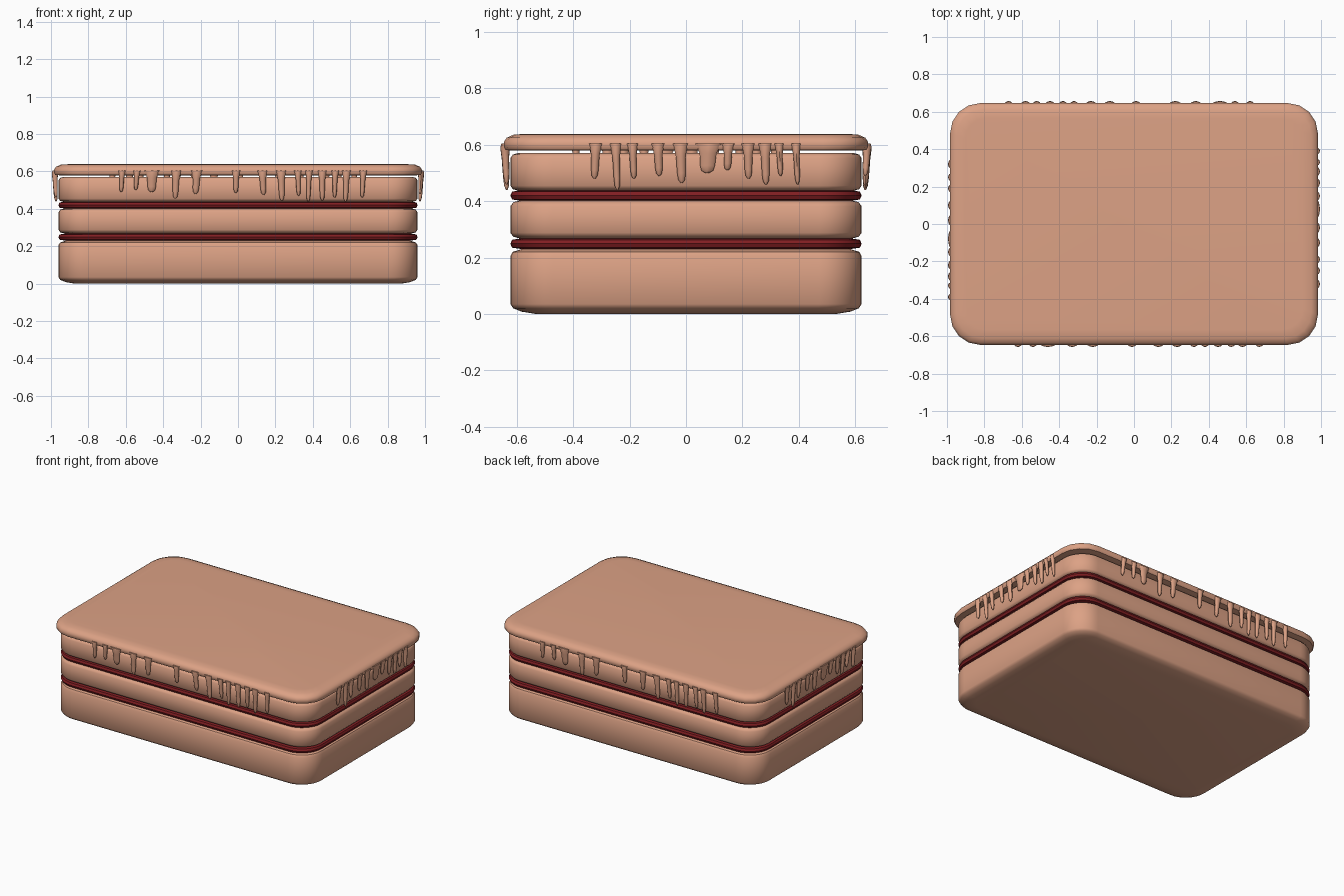
import bpy, bmesh, math, random
from mathutils import Matrix

random.seed(4)
cube = bpy.data.objects.get("Cube")
if cube:
    bpy.data.objects.remove(cube, do_unlink=True)


def material(name, rgb):
    mat = bpy.data.materials.new(name)
    mat.use_nodes = True
    color = (*rgb, 1.0)
    mat.diffuse_color = color
    mat.node_tree.nodes["Principled BSDF"].inputs["Base Color"].default_value = color
    return mat


sponge = material("peach sponge", (0.72, 0.36, 0.235))
jam = material("dark red jam", (0.22, 0.013, 0.016))


def finish(name, bm, mat, angle=40):
    bmesh.ops.recalc_face_normals(bm, faces=bm.faces)
    mesh = bpy.data.meshes.new(name)
    bm.to_mesh(mesh)
    bm.free()
    mesh.materials.append(mat)
    obj = bpy.data.objects.new(name, mesh)
    bpy.context.collection.objects.link(obj)
    bpy.ops.object.select_all(action="DESELECT")
    obj.select_set(True)
    bpy.context.view_layer.objects.active = obj
    bpy.ops.object.shade_smooth_by_angle(angle=math.radians(angle))
    return obj


def loft(bm, rings):
    """Join equal-length rings of points with quads and close both ends."""
    loops = [[bm.verts.new(p) for p in ring] for ring in rings]
    for low, high in zip(loops, loops[1:]):
        for i in range(len(low)):
            j = (i + 1) % len(low)
            bm.faces.new((low[i], low[j], high[j], high[i]))
    bm.faces.new(loops[0][::-1])
    bm.faces.new(loops[-1])


def outline(hx, hy, radius, steps):
    """Rounded rectangle, anticlockwise."""
    points = []
    for k, (sx, sy) in enumerate(((1, 1), (-1, 1), (-1, -1), (1, -1))):
        for s in range(steps + 1):
            a = (k + s / steps) * math.pi / 2
            points.append((sx * (hx - radius) + radius * math.cos(a),
                           sy * (hy - radius) + radius * math.sin(a)))
    return points


def slab(name, mat, hx, hy, radius, steps, profile):
    """Rounded slab; the profile lists (inset, height) from bottom to top."""
    bm = bmesh.new()
    loft(bm, [[(x, y, z) for x, y in outline(hx - d, hy - d, radius - d * 0.6, steps)]
              for d, z in profile])
    return finish(name, bm, mat)


def soft_profile(low, high, soft):
    return [(soft * 1.6, low), (soft * 0.5, low + soft * 0.3), (0, low + soft),
            (0, high - soft), (soft * 0.5, high - soft * 0.3), (soft * 1.6, high)]


# Sponge layers
HX, HY, R = 0.96, 0.623, 0.15
slab("bottom_sponge", sponge, HX, HY, R, 8,
     [(0.09, 0.0), (0.04, 0.008), (0.01, 0.02), (0, 0.035),
      (0, 0.205), (0.008, 0.22), (0.04, 0.23)])
slab("middle_sponge", sponge, HX, HY, R, 8, soft_profile(0.268, 0.402, 0.02))
slab("top_sponge", sponge, HX, HY, R, 8, soft_profile(0.437, 0.571, 0.018))

# Jam fillings
for name, mid in (("lower_jam", 0.249), ("upper_jam", 0.42)):
    slab(name, jam, HX, HY, R, 8,
         [(0.04, mid - 0.019), (0.006, mid - 0.014), (0, mid),
          (0.006, mid + 0.014), (0.04, mid + 0.019)])

# Icing sheet on top
slab("icing_sheet", sponge, 0.983, 0.646, 0.16, 4,
     [(0.03, 0.579), (0.006, 0.582), (0, 0.592), (0, 0.61),
      (0.01, 0.625), (0.035, 0.636), (0.08, 0.639)])


def drip(bm, along, width, tip, face, turn):
    """Flattened icing run hanging from the sheet, with a swollen round end."""
    start = 0.605
    lean = random.uniform(-0.008, 0.008)
    rings = []
    for t, w, out in ((0, 1.5, 0.012), (0.12, 1.15, 0.016), (0.35, 0.85, 0.013),
                      (0.75, 0.75, 0.011), (0.92, 0.6, 0.008), (1, 0.2, 0.003)):
        ring = []
        for i in range(8):
            a = i * math.pi / 4
            ring.append(turn @ Matrix.Translation(
                (along + lean * t + width * 0.5 * w * math.cos(a),
                 -face - 0.007 * (1 - t) + out * math.sin(a),
                 start + (tip - start) * t)).to_translation())
        rings.append(ring)
    loft(bm, rings)


# Drips: (position, width, tip height) along a long side and a short side
long_runs = [(-0.62, 0.03, 0.49), (-0.54, 0.03, 0.5), (-0.46, 0.06, 0.49),
             (-0.33, 0.04, 0.455), (-0.22, 0.045, 0.48), (-0.01, 0.035, 0.485),
             (0.13, 0.04, 0.475), (0.23, 0.04, 0.445), (0.32, 0.03, 0.47),
             (0.38, 0.03, 0.44), (0.45, 0.035, 0.445), (0.52, 0.03, 0.46),
             (0.58, 0.035, 0.44), (0.67, 0.03, 0.46)]
short_runs = [(-0.32, 0.035, 0.48), (-0.25, 0.03, 0.44), (-0.19, 0.03, 0.48),
              (-0.1, 0.035, 0.49), (-0.02, 0.04, 0.465), (0.08, 0.07, 0.5),
              (0.15, 0.035, 0.51), (0.22, 0.035, 0.48), (0.28, 0.035, 0.46),
              (0.33, 0.025, 0.49), (0.39, 0.025, 0.46)]
sides = (("front", 0, long_runs, 0.636), ("left", 90, short_runs, 0.973),
         ("back", 180, long_runs, 0.636), ("right", 270, short_runs, 0.973))
for name, degrees, runs, face in sides:
    turn = Matrix.Rotation(math.radians(degrees), 4, "Z")
    bm = bmesh.new()
    for along, width, tip in runs:
        drip(bm, along, width, tip, face, turn)
    finish(name + "_drips", bm, sponge, 50)
